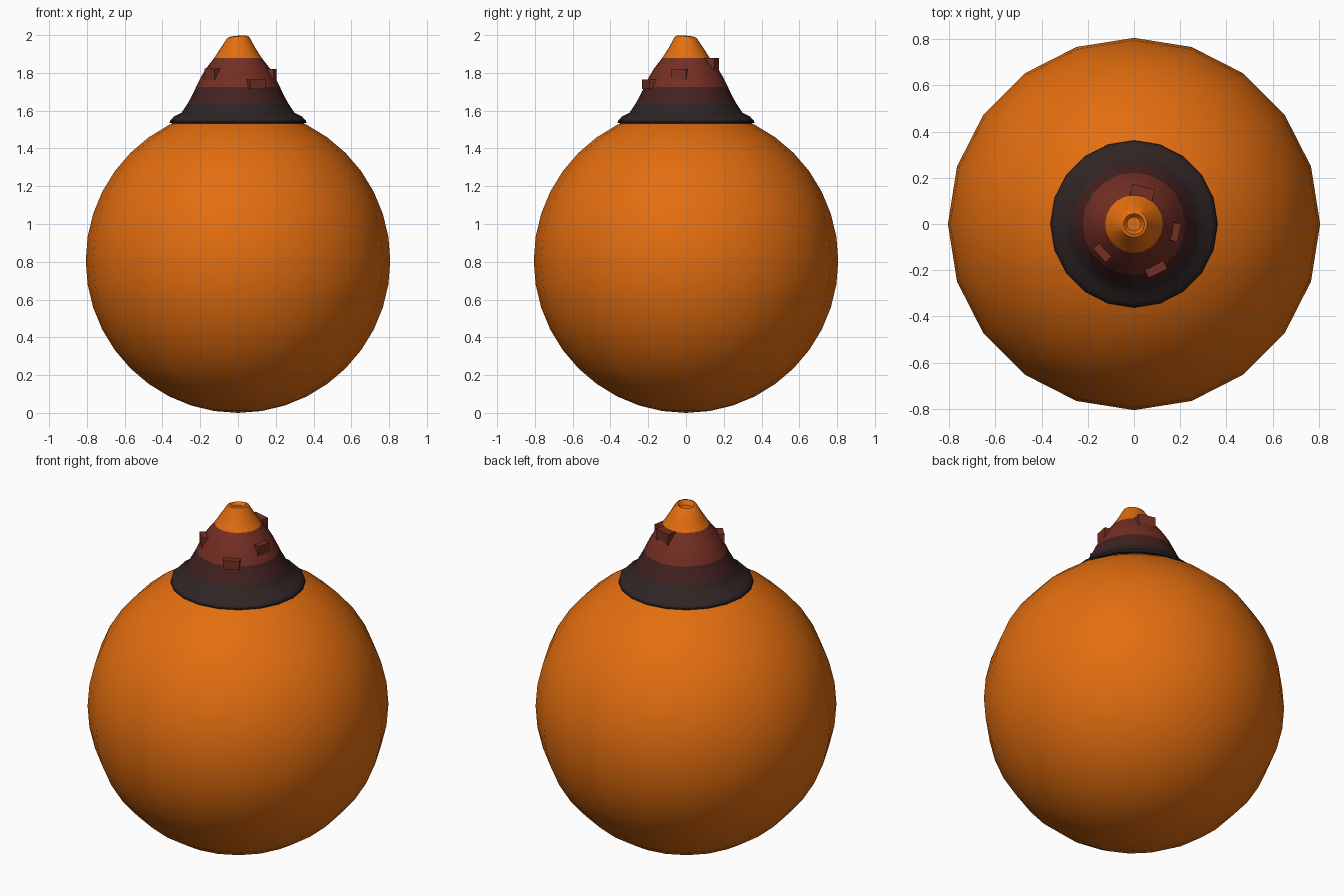
import bpy, bmesh, math
from mathutils import Matrix

if "Cube" in bpy.data.objects:
    bpy.data.objects.remove(bpy.data.objects["Cube"])

SEG = 20


def material(name, rgb):
    m = bpy.data.materials.new(name)
    m.diffuse_color = (*rgb, 1)
    m.use_nodes = True
    m.node_tree.nodes["Principled BSDF"].inputs["Base Color"].default_value = m.diffuse_color
    return m


ORANGE = material("orange", (0.77, 0.155, 0.005))
RUST = material("rust brown", (0.175, 0.028, 0.017))
UMBER = material("dark umber", (0.056, 0.016, 0.015))
CHARCOAL = material("charcoal", (0.029, 0.018, 0.018))
BLACK = material("rim black", (0.008, 0.007, 0.011))


def make_object(name, bm, mats, angle):
    bmesh.ops.recalc_face_normals(bm, faces=bm.faces)
    me = bpy.data.meshes.new(name)
    bm.to_mesh(me)
    bm.free()
    for m in mats:
        me.materials.append(m)
    ob = bpy.data.objects.new(name, me)
    bpy.context.collection.objects.link(ob)
    bpy.ops.object.select_all(action='DESELECT')
    ob.select_set(True)
    bpy.context.view_layer.objects.active = ob
    bpy.ops.object.shade_smooth_by_angle(angle=math.radians(angle))
    return ob


# Round body
bm = bmesh.new()
bmesh.ops.create_uvsphere(bm, u_segments=SEG, v_segments=20, radius=0.806,
                          matrix=Matrix.Translation((0, 0, 0.806)))
make_object("round_body", bm, [ORANGE], 40)

# Lathed neck: radius, height, colour slot of the band above each point
profile = [(0.33, 1.53, 4), (0.362, 1.535, 4), (0.36, 1.547, 3),
           (0.34, 1.568, 3), (0.30, 1.588, 3), (0.268, 1.635, 2),
           (0.243, 1.68, 2), (0.222, 1.725, 1), (0.195, 1.78, 1),
           (0.168, 1.825, 1), (0.125, 1.88, 0), (0.09, 1.935, 0),
           (0.058, 1.988, 0), (0.045, 1.993, 0), (0.03, 1.972, 0)]
bm = bmesh.new()
rings = []
for r, z, slot in profile:
    ring = []
    for i in range(SEG):
        a = math.tau * i / SEG
        x, y = r * math.cos(a), r * math.sin(a)
        tilt = 0.09 * (x - y) if z > 1.98 else 0   # uneven lip
        ring.append(bm.verts.new((x, y, z + tilt)))
    rings.append(ring)
for k in range(len(rings) - 1):
    for i in range(SEG):
        j = (i + 1) % SEG
        f = bm.faces.new((rings[k][i], rings[k][j],
                          rings[k + 1][j], rings[k + 1][i]))
        f.material_index = profile[k][2]
bm.faces.new(rings[-1])      # floor of the dimple in the tip
bm.faces.new(rings[0][::-1])
make_object("banded_neck", bm, [ORANGE, RUST, UMBER, CHARCOAL, BLACK], 35)

# Small ledges stepping around the neck: angle, outer radius, bottom, top, width
ledges = [(-11, 0.200, 1.765, 1.82, 0.08), (-64, 0.238, 1.715, 1.765, 0.09),
          (222, 0.203, 1.765, 1.822, 0.08), (75, 0.167, 1.815, 1.88, 0.10)]
for n, (deg, r, z0, z1, w) in enumerate(ledges):
    bm = bmesh.new()
    depth = 0.08
    bmesh.ops.create_cube(bm, size=1, matrix=(
        Matrix.Rotation(math.radians(deg), 4, 'Z')
        @ Matrix.Translation((r - depth / 2, 0, (z0 + z1) / 2))
        @ Matrix.Diagonal((depth, w, z1 - z0, 1))))
    make_object(f"neck_ledge_{n + 1}", bm, [RUST], 30)
